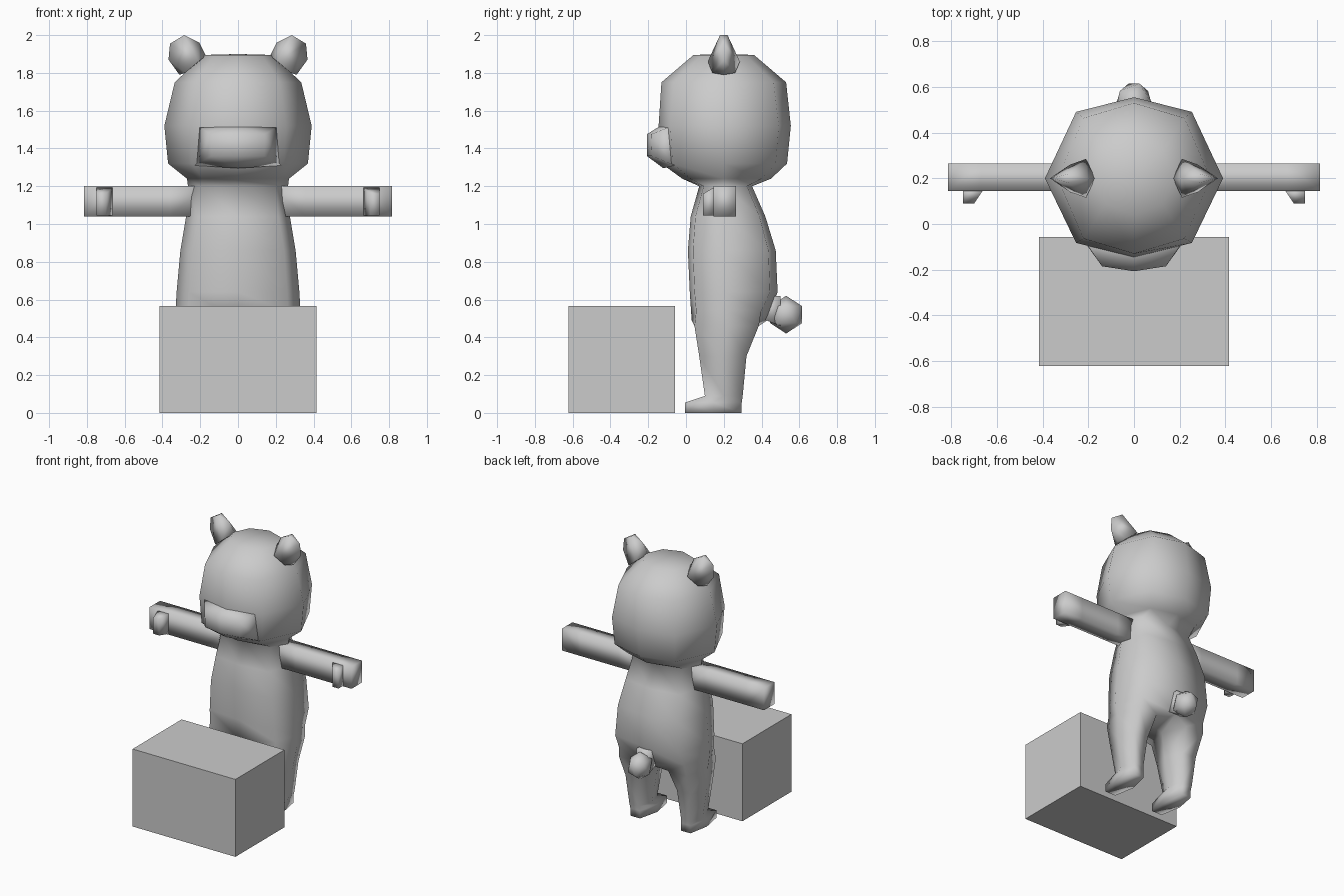
import bpy, bmesh, math

if "Cube" in bpy.data.objects:
    bpy.data.objects.remove(bpy.data.objects["Cube"])

grey = bpy.data.materials.new("plain_grey")
grey.diffuse_color = (0.6, 0.6, 0.6, 1)
grey.use_nodes = True
grey.node_tree.nodes["Principled BSDF"].inputs["Base Color"].default_value = grey.diffuse_color
CY = 0.2  # depth of the body axis


def finish(bm, name, smooth=True):
    bmesh.ops.recalc_face_normals(bm, faces=bm.faces)
    me = bpy.data.meshes.new(name)
    bm.to_mesh(me)
    bm.free()
    for p in me.polygons:
        p.use_smooth = smooth
    me.materials.append(grey)
    ob = bpy.data.objects.new(name, me)
    bpy.context.collection.objects.link(ob)
    return ob


def hull(name, pts, side=1):
    bm = bmesh.new()
    for x, y, z in pts:
        bm.verts.new((x * side, y, z))
    res = bmesh.ops.convex_hull(bm, input=bm.verts)
    junk = [v for v in res["geom_interior"] if isinstance(v, bmesh.types.BMVert)]
    bmesh.ops.delete(bm, geom=junk, context='VERTS')
    return finish(bm, name)


def octagon(bm, z, rx, front, back, kx, ky, drop=0):
    """Eight-sided section: right, back right, back, ... front right."""
    ring = []
    for sx, sy in ((1, 0), (kx, ky), (0, 1), (-kx, ky), (-1, 0), (-kx, -ky), (0, -1), (kx, -ky)):
        depth = (back - CY) if sy > 0 else (CY - front)
        ring.append(bm.verts.new((sx * rx, CY + sy * depth, z - drop * (1 - abs(sx)))))
    return ring


def bridge(bm, a, b):
    n = len(a)
    for i in range(n):
        bm.faces.new((a[i], a[(i + 1) % n], b[(i + 1) % n], b[i]))


# Head and torso in one loft: z, half width, front y, back y, corner x, corner y
sections = [
    (1.895, 0.18, 0.04, 0.36, 0.70, 0.72),
    (1.75, 0.335, -0.13, 0.53, 0.66, 0.80),
    (1.52, 0.39, -0.145, 0.555, 0.65, 0.82),
    (1.32, 0.37, -0.13, 0.535, 0.66, 0.82),
    (1.24, 0.27, -0.02, 0.45, 0.70, 0.80),
    (1.20, 0.265, 0.07, 0.35, 0.75, 0.82),
    (1.04, 0.275, 0.025, 0.42, 0.78, 0.86),
    (0.86, 0.305, 0.01, 0.475, 0.80, 0.86),
    (0.64, 0.325, 0.02, 0.485, 0.80, 0.86),
]
bm = bmesh.new()
rings = [octagon(bm, *s) for s in sections]
rings.append(octagon(bm, 0.55, 0.33, 0.03, 0.43, 0.80, 0.86, 0.06))
for a, b in zip(rings, rings[1:]):
    bridge(bm, a, b)
crown = bm.verts.new((0, CY, 1.9))
for i in range(8):
    bm.faces.new((rings[0][i], rings[0][(i + 1) % 8], crown))

# Legs and feet: six-sided sections branching from the hips
# z, inner x, outer x, front y, back y
leg_sections = [
    (0.46, 0.06, 0.325, 0.045, 0.385),
    (0.30, 0.10, 0.305, 0.07, 0.32),
    (0.09, 0.135, 0.275, 0.10, 0.30),
    (0.055, 0.13, 0.27, -0.005, 0.295),
    (0.0, 0.13, 0.27, -0.005, 0.295),
]
crotch = bm.verts.new((0, 0.22, 0.475))
last = rings[-1]
for side, idx in ((1, (7, 0, 1, 2, 6)), (-1, (5, 4, 3, 2, 6))):
    fr, out, br, back, front = (last[i] for i in idx)
    prev = [fr, out, br, back, crotch, front]
    for z, xi, xo, yf, yb in leg_sections:
        w, d = xo - xi, yb - yf
        pts = ((xi + 0.8 * w, yf), (xo, yf + 0.5 * d), (xi + 0.8 * w, yb),
               (xi + 0.25 * w, yb), (xi, yf + 0.5 * d), (xi + 0.2 * w, yf))
        ring = [bm.verts.new((side * x, y, z)) for x, y in pts]
        bridge(bm, prev, ring)
        prev = ring
    bm.faces.new(prev)
finish(bm, "body")

# Muzzle
hull("muzzle", [(s * x, y, z) for s in (-1, 1) for x, y, z in (
    (0.14, -0.185, 1.475), (0.14, -0.18, 1.36), (0.22, -0.07, 1.52), (0.23, -0.06, 1.31))]
    + [(0, -0.207, 1.475), (0, -0.207, 1.36), (0, -0.135, 1.52), (0, -0.12, 1.295)])

for side, tag in ((1, "right"), (-1, "left")):
    # Ear: thin rounded outline, thicker where it meets the head
    hull("ear_" + tag, [
        (0.285, 0.18, 2.0), (0.285, 0.22, 2.0), (0.36, 0.2, 1.955), (0.368, 0.2, 1.87),
        (0.31, 0.2, 1.79), (0.205, 0.2, 1.96), (0.17, 0.2, 1.89),
        (0.21, 0.115, 1.86), (0.21, 0.285, 1.86), (0.28, 0.14, 1.80), (0.28, 0.26, 1.80)], side)
    # Arm: straight square bar with a rounded shoulder end inside the torso
    bm = bmesh.new()
    prev = None
    for x in (0.18, 0.36, 0.67, 0.815):
        ring = [bm.verts.new((side * x, y, z)) for y, z in
                ((0.145, 1.04), (0.265, 1.04), (0.265, 1.2), (0.145, 1.2))]
        if prev:
            bridge(bm, prev, ring)
        else:
            bm.faces.new(ring)
        prev = ring
    bm.faces.new(prev)
    finish(bm, "arm_" + tag)
    # Thumb
    hull("thumb_" + tag, [(x, y, z) for z in (1.045, 1.16) for x, y in (
        (0.70, 0.09), (0.748, 0.09), (0.66, 0.15), (0.748, 0.15))]
        + [(0.66, 0.15, 1.195), (0.748, 0.15, 1.195)], side)

# Tail: faceted ball with a short root
bm = bmesh.new()
bmesh.ops.create_icosphere(bm, subdivisions=1, radius=0.1)
for v in bm.verts:
    v.co.x *= 0.85
    v.co.y += 0.53
    v.co.z += 0.52
finish(bm, "tail")
hull("tail_root", [(s * x, y, z) for s in (-1, 1) for x, y, z in (
    (0.05, 0.40, 0.62), (0.05, 0.40, 0.50), (0.05, 0.50, 0.62), (0.05, 0.50, 0.46))])

# Crate in front of the figure
bm = bmesh.new()
bmesh.ops.create_cube(bm, size=1)
for v in bm.verts:
    v.co.x *= 0.83
    v.co.y = v.co.y * 0.565 - 0.34
    v.co.z = (v.co.z + 0.5) * 0.565
finish(bm, "crate", False)
